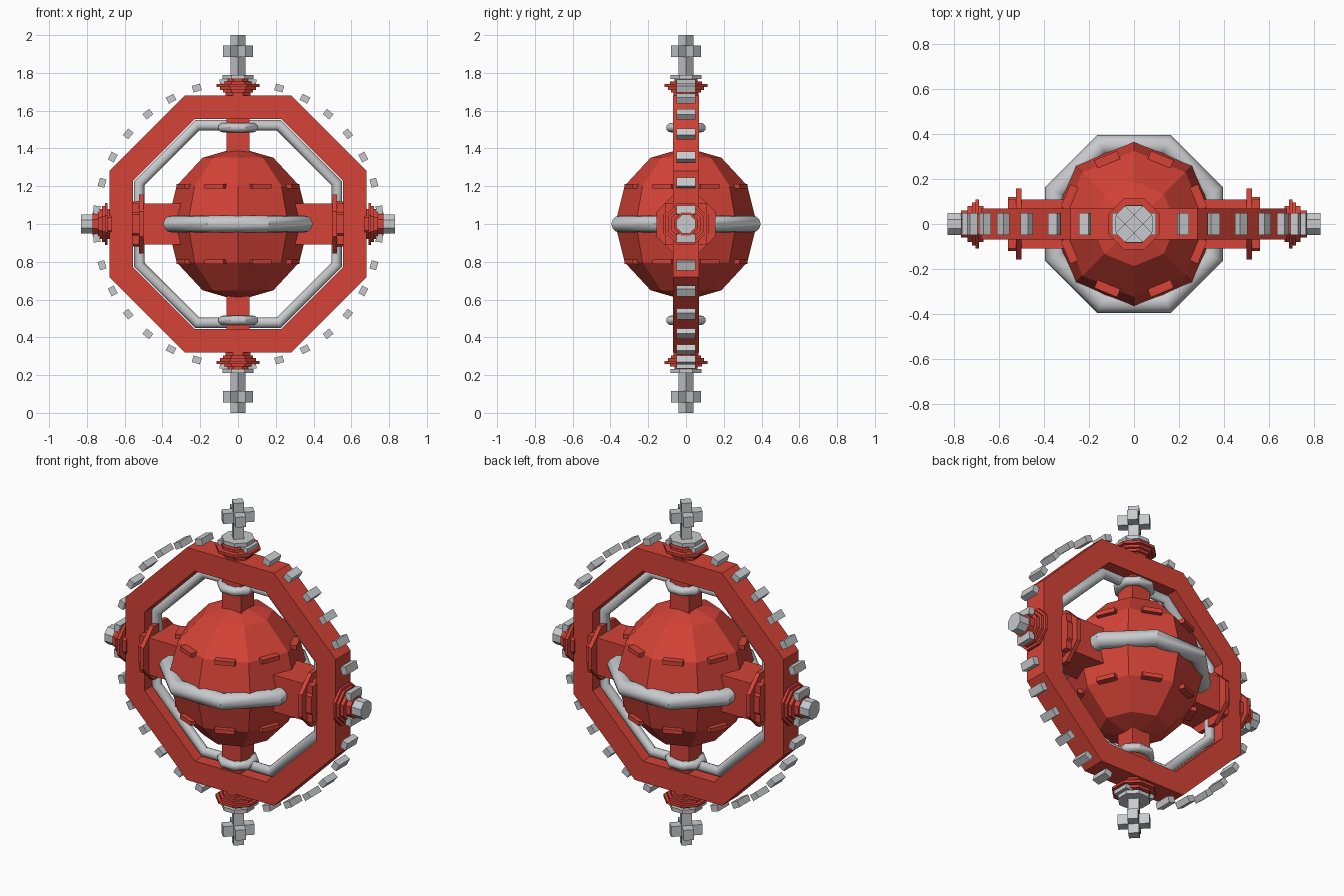
import bpy, bmesh
from math import pi, sin, cos, radians
from mathutils import Matrix, Vector

if "Cube" in bpy.data.objects:
    bpy.data.objects.remove(bpy.data.objects["Cube"], do_unlink=True)

CENTRE = Matrix.Translation((0, 0, 1))
FLAT = 1 / cos(pi / 8)      # turns an octagon's flat distance into its corner distance


def material(name, colour):
    m = bpy.data.materials.new(name)
    m.use_nodes = True
    m.diffuse_color = colour
    m.node_tree.nodes["Principled BSDF"].inputs["Base Color"].default_value = colour
    return m


RED = material("red", (0.66, 0.055, 0.038, 1))
GREY = material("light grey", (0.58, 0.59, 0.61, 1))


def finish(bm, name, mat, matrix):
    bmesh.ops.remove_doubles(bm, verts=bm.verts, dist=1e-5)
    bmesh.ops.recalc_face_normals(bm, faces=bm.faces)
    mesh = bpy.data.meshes.new(name)
    bm.to_mesh(mesh)
    bm.free()
    mesh.materials.append(mat)
    obj = bpy.data.objects.new(name, mesh)
    bpy.context.collection.objects.link(obj)
    obj.matrix_world = CENTRE @ matrix
    return obj


def lathe(name, profile, mat, matrix=Matrix(), loop=False, flats=True):
    """Eight-sided turning of (radius, height) points about z."""
    bm = bmesh.new()
    scale, turn = (FLAT, pi / 8) if flats else (1, 0)
    rows = []
    for i in range(8):
        a = turn + i * pi / 4
        rows.append([bm.verts.new((r * scale * cos(a), r * scale * sin(a), h)) for r, h in profile])
    n = len(profile)
    for i in range(8):
        a, b = rows[i], rows[(i + 1) % 8]
        for j in range(n if loop else n - 1):
            k = (j + 1) % n
            bm.faces.new((a[j], b[j], b[k], a[k]))
    bmesh.ops.dissolve_degenerate(bm, dist=1e-5, edges=bm.edges)
    return finish(bm, name, mat, matrix)


def tube_ring(name, radius, tube, matrix=Matrix()):
    pts = [(radius + tube * cos(k * pi / 6), tube * sin(k * pi / 6)) for k in range(12)]
    obj = lathe(name, pts, GREY, matrix, loop=True)
    bpy.ops.object.select_all(action="DESELECT")
    obj.select_set(True)
    bpy.context.view_layer.objects.active = obj
    bpy.ops.object.shade_smooth_by_angle(angle=radians(40))


def box(name, size, mat, matrix=Matrix()):
    bm = bmesh.new()
    bmesh.ops.create_cube(bm, size=1)
    bmesh.ops.scale(bm, vec=size, verts=bm.verts)
    return finish(bm, name, mat, matrix)


def stack(steps):
    """Stepped profile from (radius, bottom, top) discs."""
    pts = [(0, steps[0][1])]
    for r, low, high in steps:
        pts += [(r, low), (r, high)]
    return pts + [(0, steps[-1][2])]


def up(z):
    return Matrix.Translation((0, 0, z))


# Main octagonal frame and its inner lining
UPRIGHT = Matrix.Rotation(pi / 2, 4, "X")
lathe("frame", [(0.68, -0.07), (0.68, 0.07), (0.555, 0.07), (0.555, -0.07)], RED, UPRIGHT, loop=True)
tube_ring("frame_lining", 0.523, 0.027, UPRIGHT)

# Core ball with its belt
ball = [(0.375 * sin(k * pi / 6), 0.405 * cos(k * pi / 6)) for k in range(7)]
lathe("core_ball", ball, RED, flats=False)
tube_ring("core_belt", 0.35, 0.045)

# Small hoods on the ball, one per facet, above and below the belt
for i in range(8):
    spin = Matrix.Rotation(pi / 8 + i * pi / 4, 4, "Z")
    for z in (0.2, -0.2):
        box("ball_hood", (0.06, 0.11, 0.025), RED, spin @ Matrix.Translation((0.3, 0, z)))

# Teeth around the frame
for i in range(32):
    spin = Matrix.Rotation((i + 0.5) * pi / 16, 4, "Y")
    box("tooth", (0.045, 0.1, 0.036), GREY, spin @ up(0.752))

# Upper and lower posts, caps and spires
for side, angle in (("upper", 0), ("lower", pi)):
    m = Matrix.Rotation(angle, 4, "Y")
    box(side + "_post", (0.12, 0.12, 0.24), RED, m @ up(0.46))
    tube_ring(side + "_post_collar", 0.08, 0.025, m @ up(0.51))
    lathe(side + "_cap", stack([(0.065, 0.67, 0.695), (0.08, 0.695, 0.71), (0.095, 0.71, 0.725),
                                (0.113, 0.725, 0.74), (0.085, 0.74, 0.755), (0.06, 0.755, 0.775)]), RED, m)
    lathe(side + "_cap_plate", stack([(0.082, 0.768, 0.79)]), GREY, m)
    diagonal = m @ Matrix.Rotation(pi / 4, 4, "Z")
    box(side + "_spire", (0.057, 0.057, 0.22), GREY, diagonal @ up(0.89))
    for size in ((0.17, 0.057, 0.06), (0.057, 0.17, 0.06)):
        box(side + "_spire_arm", size, GREY, diagonal @ up(0.915))

# Side arms, flanges, caps and bolts
for side, angle in (("left", pi / 2), ("right", -pi / 2)):
    m = Matrix.Rotation(angle, 4, "Y")
    box(side + "_arm", (0.215, 0.22, 0.32), RED, m @ up(0.4))
    lathe(side + "_flange", stack([(0.157, 0.5, 0.525), (0.12, 0.525, 0.56)]), RED, m)
    lathe(side + "_cap", stack([(0.08, 0.67, 0.69), (0.11, 0.69, 0.705), (0.095, 0.705, 0.72),
                                (0.08, 0.72, 0.74), (0.06, 0.74, 0.77)]), RED, m)
    lathe(side + "_bolt", stack([(0.05, 0.765, 0.83)]), GREY, m)
